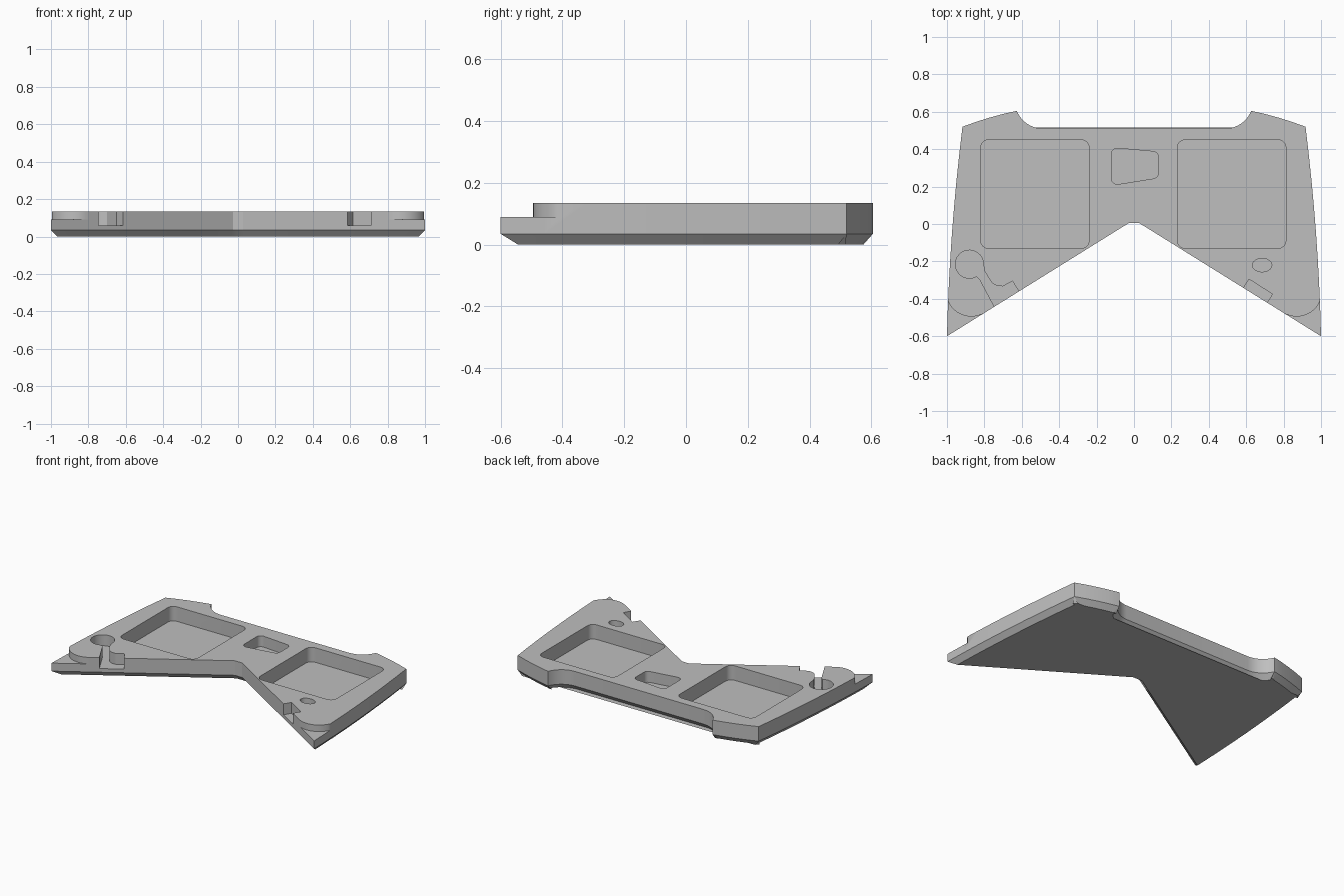
import bpy, bmesh, math
from mathutils import Vector

if "Cube" in bpy.data.objects:
    bpy.data.objects.remove(bpy.data.objects["Cube"])

TOP, STEP, CHAMFER, INSET = 0.135, 0.09, 0.035, 0.031


def arc(cx, cy, rx, a0, a1, n, ry=None):
    ry = ry or rx
    return [(cx + rx * math.cos(math.radians(a0 + (a1 - a0) * i / n)),
             cy + ry * math.sin(math.radians(a0 + (a1 - a0) * i / n))) for i in range(n + 1)]


def bulge(p, q, h, n):
    """Shallow outward curve from p to q (body on the left)."""
    p, q = Vector(p), Vector(q)
    d = (q - p).normalized()
    out = Vector((d.y, -d.x))
    return [tuple(p.lerp(q, i / n) + out * h * 4 * (i / n) * (1 - i / n)) for i in range(n + 1)]


def rounded(corners, r, n=6):
    """Round each corner of a counterclockwise convex polygon."""
    pts = []
    for i, c in enumerate(corners):
        c = Vector(c)
        a = (Vector(corners[i - 1]) - c).normalized()
        b = (Vector(corners[(i + 1) % len(corners)]) - c).normalized()
        half = a.angle(b) / 2
        m = c + (a + b).normalized() * r / math.sin(half)
        start = math.degrees(math.atan2(a.x, -a.y))
        sweep = 180 - math.degrees(2 * half)
        s = (c + a * r / math.tan(half)) - m
        start = math.degrees(math.atan2(s.y, s.x))
        pts += arc(m.x, m.y, r, start, start + sweep, n)
    return pts


def inset(pts, d):
    """Mitred inward offset of a counterclockwise outline."""
    res = []
    for i, p in enumerate(pts):
        p = Vector(p)
        u = (p - Vector(pts[i - 1])).normalized()
        v = (Vector(pts[(i + 1) % len(pts)]) - p).normalized()
        n1, n2 = Vector((-u.y, u.x)), Vector((-v.y, v.x))
        res.append(tuple(p + (n1 + n2) * d / (1 + n1.dot(n2))))
    return res


def loft(name, layers):
    """Closed solid through stacked outlines: [(z, points), ...]."""
    bm = bmesh.new()
    rings = [[bm.verts.new((x, y, z)) for x, y in pts] for z, pts in layers]
    for lo, hi in zip(rings, rings[1:]):
        for i in range(len(lo)):
            j = (i + 1) % len(lo)
            bm.faces.new((lo[i], lo[j], hi[j], hi[i]))
    bm.faces.new(rings[0][::-1])
    bm.faces.new(rings[-1])
    bmesh.ops.recalc_face_normals(bm, faces=bm.faces)
    me = bpy.data.meshes.new(name)
    bm.to_mesh(me)
    bm.free()
    ob = bpy.data.objects.new(name, me)
    bpy.context.collection.objects.link(ob)
    return ob


def mirror(pts):
    return [(-x, y) for x, y in reversed(pts)]


# Main plate with chamfered underside
right = (bulge((1, -0.6), (0.917, 0.52), 0.014, 8)
         + bulge((0.917, 0.52), (0.627, 0.605), 0.006, 4)
         + arc(0.487, 0.66, 0.15, -21.5, -90, 10))
outline = [(0.028, 0.005)] + right + mirror(right) + [(-0.028, 0.005)]
plate = loft("base_plate", [(0, inset(outline, INSET)), (CHAMFER, outline), (TOP, outline)])

# Lowered front tips, outside a rounded shoulder
tip = arc(-0.87, -0.36, 0.135, 180, 301, 16) + [(-0.72, -0.6), (-0.8, -0.8), (-1.2, -0.8), (-1.2, -0.36)]
cuts = [("tip_cut", STEP, tip), ("tip_cut", STEP, mirror(tip))]

# Two large square pockets
for cx in (-0.53, 0.522):
    w = 0.29
    cuts.append(("pocket_cut", 0.035, rounded(
        [(cx - w, -0.13), (cx + w, -0.13), (cx + w, 0.45), (cx - w, 0.45)], 0.042)))

# Tapered centre pocket
cuts.append(("centre_cut", 0.06, rounded(
    [(-0.12, 0.207), (0.13, 0.247), (0.13, 0.385), (-0.12, 0.408)], 0.03)))

# Keyhole with channel running out through the front edge
keyhole = arc(-0.88, -0.215, 0.075, 0, 300, 28) + [
    (-0.825, -0.295), (-0.745, -0.445), (-0.705, -0.52), (-0.575, -0.425), (-0.65, -0.305),
    (-0.70, -0.333), (-0.73, -0.332), (-0.757, -0.318), (-0.785, -0.275), (-0.8, -0.25)]
cuts.append(("keyhole_cut", 0.06, keyhole))

# Oval hole and edge notch
cuts.append(("oval_cut", 0.06, arc(0.685, -0.22, 0.052, 0, 345, 23, 0.036)))
cuts.append(("notch_cut", 0.06, [(0.615, -0.295), (0.54, -0.415), (0.665, -0.495), (0.74, -0.375)]))

bpy.context.view_layer.objects.active = plate
plate.select_set(True)
for name, floor, pts in cuts:
    cutter = loft(name, [(floor, pts), (0.3, pts)])
    cutter.hide_render = True
    mod = plate.modifiers.new(name, 'BOOLEAN')
    mod.operation, mod.solver, mod.object = 'DIFFERENCE', 'EXACT', cutter
    bpy.ops.object.modifier_apply(modifier=mod.name)
    bpy.data.objects.remove(cutter)

grey = bpy.data.materials.new("mid_grey")
grey.diffuse_color = (0.52, 0.52, 0.52, 1)
grey.use_nodes = True
grey.node_tree.nodes["Principled BSDF"].inputs["Base Color"].default_value = grey.diffuse_color
plate.data.materials.clear()
plate.data.materials.append(grey)
for p in plate.data.polygons:
    p.material_index = 0
bpy.ops.object.shade_smooth_by_angle(angle=math.radians(30))
